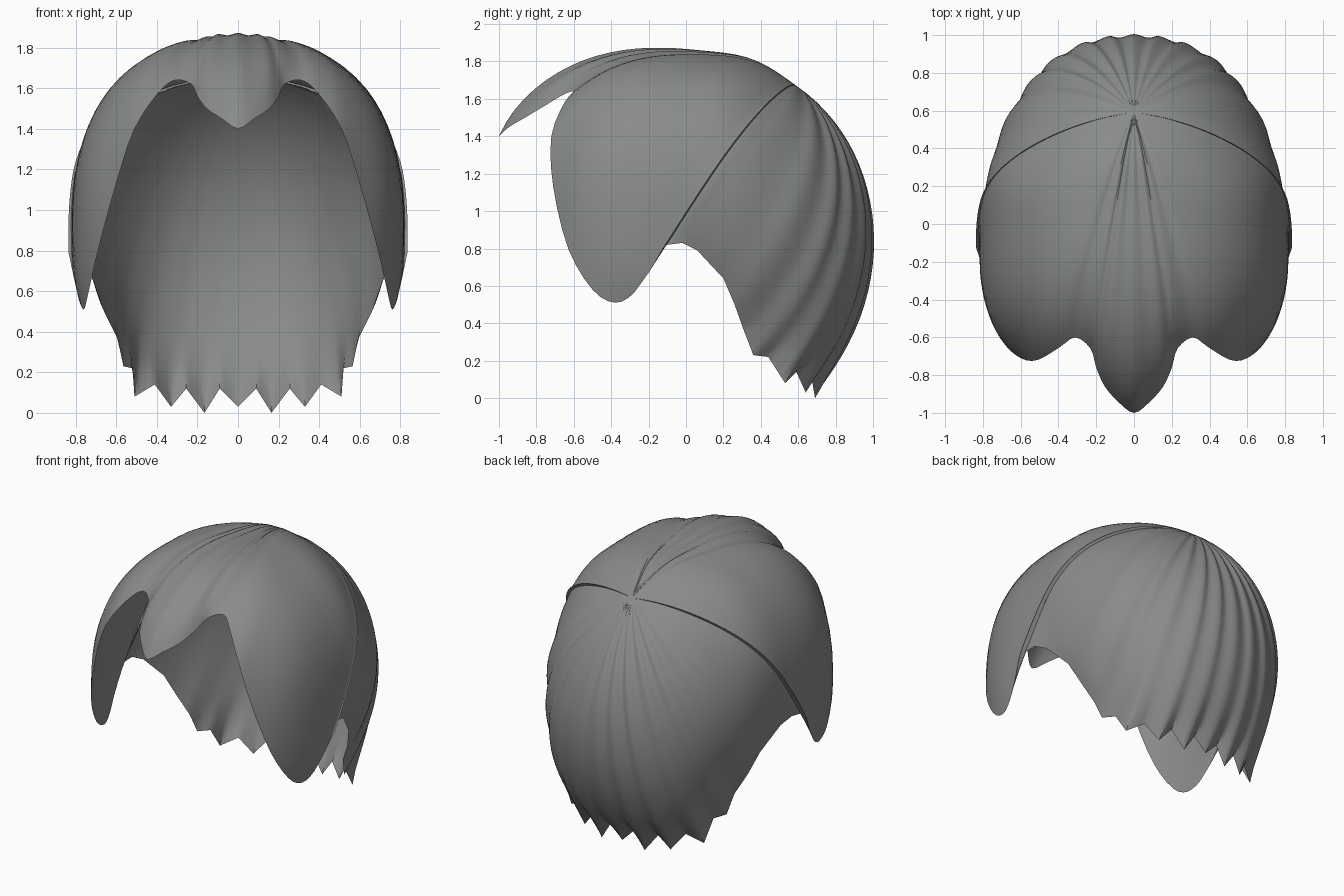
import bpy, bmesh, math
from mathutils import Vector

if "Cube" in bpy.data.objects:
    bpy.data.objects.remove(bpy.data.objects["Cube"])

CENTRE = Vector((0, 0.1, 0.9))
CROWN = Vector((0, 0.59, 1.67)) - CENTRE
ROWS = 26

hair = bpy.data.materials.new("grey_hair")
hair.diffuse_color = (0.25, 0.26, 0.25, 1)
hair.use_nodes = True
hair.node_tree.nodes["Principled BSDF"].inputs["Base Color"].default_value = hair.diffuse_color


def skull(v):
    """Superellipsoid size of a point: 1 on the head surface, more outside."""
    p = 2 if v.y > 0 else 3.5
    b = 0.9 if v.y > 0 else 0.85
    s = min(1, max(0, v.y / v.length / 0.5))
    q = 2.5 - 0.5 * s * s * (3 - 2 * s)
    flat = (abs(v.x / 0.83) ** p + abs(v.y / b) ** p) ** (q / p)
    return (flat + abs(v.z / 0.96) ** q) ** (1 / q)


def strand(end, soft, rib, lift, depth):
    """Points from the crown over the head to a rim point."""
    a, b = CROWN.normalized(), end.normalized()
    ang = a.angle(b)
    ka, kb = skull(CROWN), skull(end)
    fringe = max(0, 1 - abs(end.x) / 0.35) if end.y < -0.5 else 0
    pts = []
    for i in range(1, ROWS + 1):
        t = i / ROWS
        d = (a * math.sin((1 - t) * ang) + b * math.sin(t * ang)) / math.sin(ang)
        mid = 1 - (1 - t) ** 3
        # flare towards the hem, individual tooth depth only near the tip
        k = ka + (soft - ka) * t ** 2.8 + (kb - soft) * t ** 14
        # ease from the low crown to the full skull surface
        k += (1 - ka) * mid * (1 - t ** 3) * 0.45
        k += fringe * 0.6 * t ** 6 * (1 - t)
        k += ((rib + lift - 0.005) * min(1, t * 4) - depth) * (1 - t ** 8)
        pts.append(CENTRE + d * (k / skull(d)))
    return pts


def catmull(p0, p1, p2, p3, f):
    return 0.5 * (2 * p1 + (p2 - p0) * f + (2 * p0 - 5 * p1 + 4 * p2 - p3) * f * f
                  + (3 * p1 - p0 - 3 * p2 + p3) * f ** 3)


def panel(name, half, sub, amp, rounded, depth=0.0):
    """Fan of strands; half = rim (x, y, z, rib, lift) from the middle outward."""
    rim = [(-p[0],) + p[1:] for p in reversed(half[1:])] + half
    pos = [Vector(p[:3]) - CENTRE for p in rim]
    last = len(rim) - 1
    ends = []
    for n in range(last):
        p, q = rim[n], rim[n + 1]
        for j in range(sub + (n == last - 1)):
            f = j / sub
            w = f * f * (3 - 2 * f)
            e = pos[n].lerp(pos[n + 1], f)
            if rounded and 0 < abs(n - (last - 1) / 2) < last / 2 - 3:
                e = catmull(pos[n - 1], pos[n], pos[n + 1], pos[n + 2], f)
            ends.append((e, amp * (p[3] + (q[3] - p[3]) * w),
                         p[4] + (q[4] - p[4]) * f))
    ks = [skull(e[0]) for e in ends]
    cols = []
    for i, (e, rib, lift) in enumerate(ends):
        r = min(sub * 2, i, len(ends) - 1 - i)
        near = ks[i - r:i + r + 1]
        soft = ks[i] if rounded else sum(near) / len(near)
        cols.append(strand(e, soft, rib, lift, depth))
    bm = bmesh.new()
    top = bm.verts.new(CENTRE + CROWN * (1 - depth))
    grid = [[bm.verts.new(c) for c in col] for col in cols]
    for l, r in zip(grid, grid[1:]):
        bm.faces.new((top, l[0], r[0]))
        for i in range(ROWS - 1):
            bm.faces.new((l[i], l[i + 1], r[i + 1], r[i]))
    bmesh.ops.recalc_face_normals(bm, faces=bm.faces)
    side = sum(f.normal.dot(f.calc_center_median() - CENTRE) for f in bm.faces)
    if (side < 0) != (depth > 0):
        bmesh.ops.reverse_faces(bm, faces=bm.faces)
    me = bpy.data.meshes.new(name)
    bm.to_mesh(me)
    bm.free()
    me.materials.append(hair)
    ob = bpy.data.objects.new(name, me)
    bpy.context.collection.objects.link(ob)
    bpy.context.view_layer.objects.active = ob
    ob.select_set(True)
    bpy.ops.object.shade_smooth_by_angle(angle=math.radians(50))
    ob.select_set(False)


# Fringe lock in the middle, notch beside it, long side lock, tucked seam lip
front = [
    (0, -1.0, 1.40, 0.5, 0), (0.08, -0.945, 1.45, -0.5, 0),
    (0.155, -0.86, 1.50, 0.5, 0), (0.20, -0.76, 1.56, -0.5, 0),
    (0.23, -0.66, 1.62, 0.5, 0), (0.31, -0.60, 1.64, -0.5, 0),
    (0.39, -0.65, 1.58, 0.2, 0), (0.51, -0.72, 1.40, 0, 0),
    (0.60, -0.71, 1.13, 0, 0), (0.69, -0.63, 0.80, 0, 0),
    (0.74, -0.50, 0.58, 0, 0), (0.76, -0.38, 0.51, 0, 0),
    (0.785, -0.28, 0.56, 0, 0.003), (0.81, -0.20, 0.67, 0, 0.006),
    (0.835, -0.13, 0.79, 0, 0.012), (0.82, -0.11, 0.81, 0, -0.01)]
panel("front_hair", front, 3, 0.012, True)

# Ribbed back with a jagged hem, starting under the side locks
back = [
    (0, 0.70, 0.03, 1, 0), (0.09, 0.70, 0.12, -1, 0),
    (0.165, 0.69, 0.0, 1, 0), (0.255, 0.67, 0.12, -1, 0),
    (0.33, 0.64, 0.03, 1, 0), (0.41, 0.59, 0.14, -1, 0),
    (0.51, 0.53, 0.08, 1, 0), (0.52, 0.44, 0.22, -1, 0),
    (0.565, 0.36, 0.23, 1, 0), (0.59, 0.31, 0.36, -1, 0),
    (0.66, 0.26, 0.50, 0.8, 0), (0.71, 0.20, 0.64, -0.6, 0),
    (0.77, 0.06, 0.79, 0.5, 0), (0.80, -0.02, 0.83, 0, 0),
    (0.81, -0.10, 0.82, 0, -0.005), (0.80, -0.17, 0.76, 0, -0.015)]
panel("back_hair", back, 4, 0.009, False)

# Smooth inner linings that meet the outer hair at the hem
panel("front_lining", front, 3, 0, True, 0.035)
panel("back_lining", back, 4, 0, False, 0.035)
